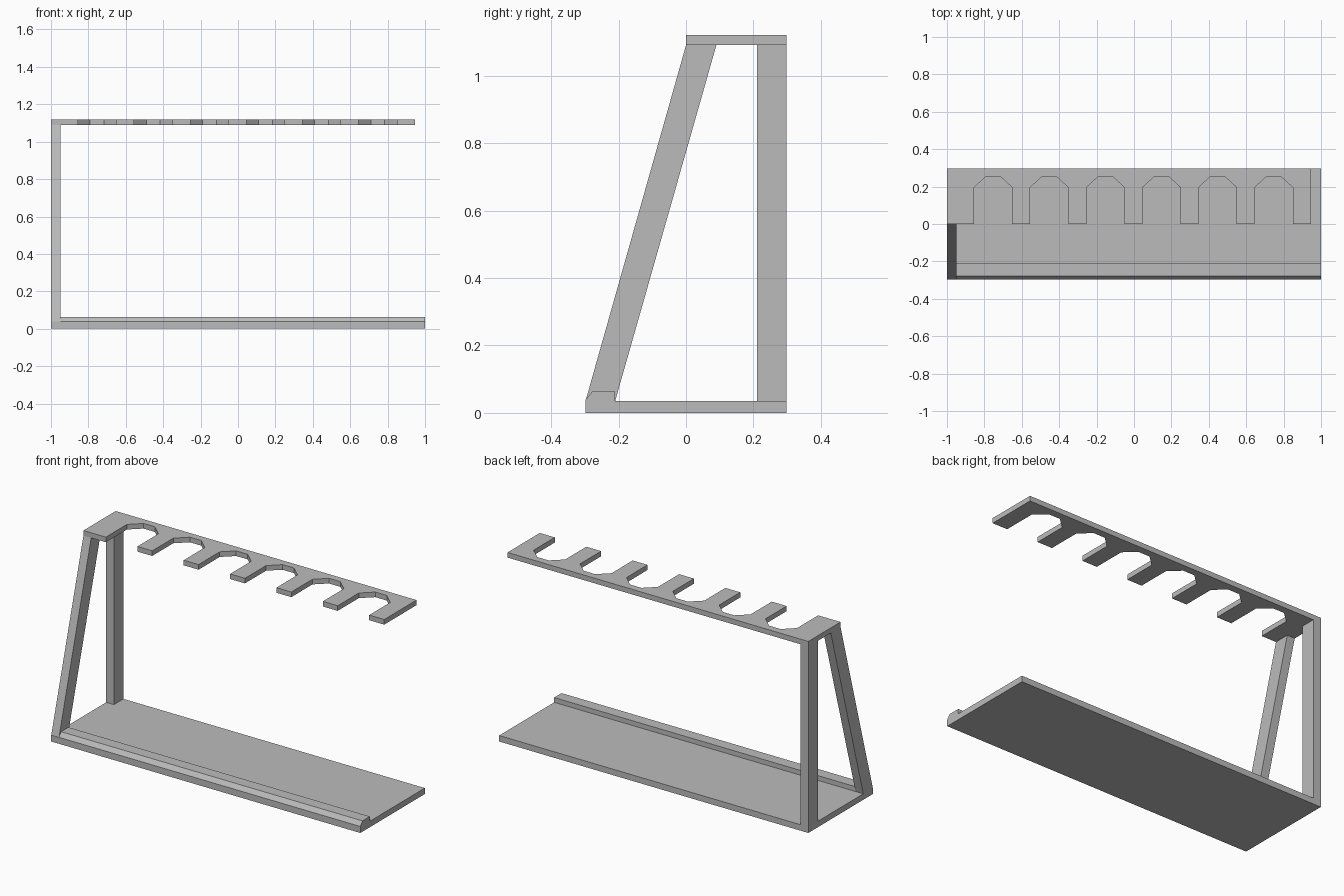
import bpy, bmesh
from mathutils import Vector

if "Cube" in bpy.data.objects:
    bpy.data.objects.remove(bpy.data.objects["Cube"])

grey = bpy.data.materials.new("plain grey")
grey.diffuse_color = (0.5, 0.5, 0.5, 1)
grey.use_nodes = True
grey.node_tree.nodes["Principled BSDF"].inputs["Base Color"].default_value = grey.diffuse_color


def prism(name, points, push):
    """Extrude a flat outline along a vector into a closed solid."""
    bm = bmesh.new()
    face = bm.faces.new([bm.verts.new(p) for p in points])
    result = bmesh.ops.extrude_face_region(bm, geom=[face], use_keep_orig=True)
    moved = [g for g in result["geom"] if isinstance(g, bmesh.types.BMVert)]
    bmesh.ops.translate(bm, verts=moved, vec=Vector(push))
    bmesh.ops.recalc_face_normals(bm, faces=bm.faces[:])
    mesh = bpy.data.meshes.new(name)
    bm.to_mesh(mesh)
    bm.free()
    mesh.materials.append(grey)
    obj = bpy.data.objects.new(name, mesh)
    bpy.context.collection.objects.link(obj)
    return obj


def side_prism(name, profile, x0, x1):
    """Extrude a y-z profile from x0 to x1."""
    return prism(name, [(x0, y, z) for y, z in profile], (x1 - x0, 0, 0))


BASE, TOP0, TOP1 = 0.035, 1.09, 1.12
POST = -0.95

# Base tray with a chamfered front lip
side_prism("base", [(-0.298, 0), (0.298, 0), (0.298, BASE), (-0.21, BASE),
                    (-0.21, 0.063), (-0.278, 0.063), (-0.298, 0.038)], -1, 1)

# Upright and leaning posts at the left end
side_prism("back_post", [(0.21, BASE), (0.298, BASE), (0.298, TOP0), (0.21, TOP0)], -1, POST)
side_prism("slanted_post", [(-0.298, BASE), (-0.21, BASE), (0.09, TOP0), (0, TOP0)], -1, POST)

# Top rail with six notches open to the front
outline = [(-1, 0.298), (-1, 0)]
for i in range(6):
    x = -0.753 + 0.3 * i
    outline += [(x - 0.102, 0), (x - 0.102, 0.195), (x - 0.037, 0.255),
                (x + 0.037, 0.255), (x + 0.102, 0.195), (x + 0.102, 0)]
outline += [(0.946, 0), (0.946, 0.298)]
prism("notched_rail", [(x, y, TOP0) for x, y in outline], (0, 0, TOP1 - TOP0))
